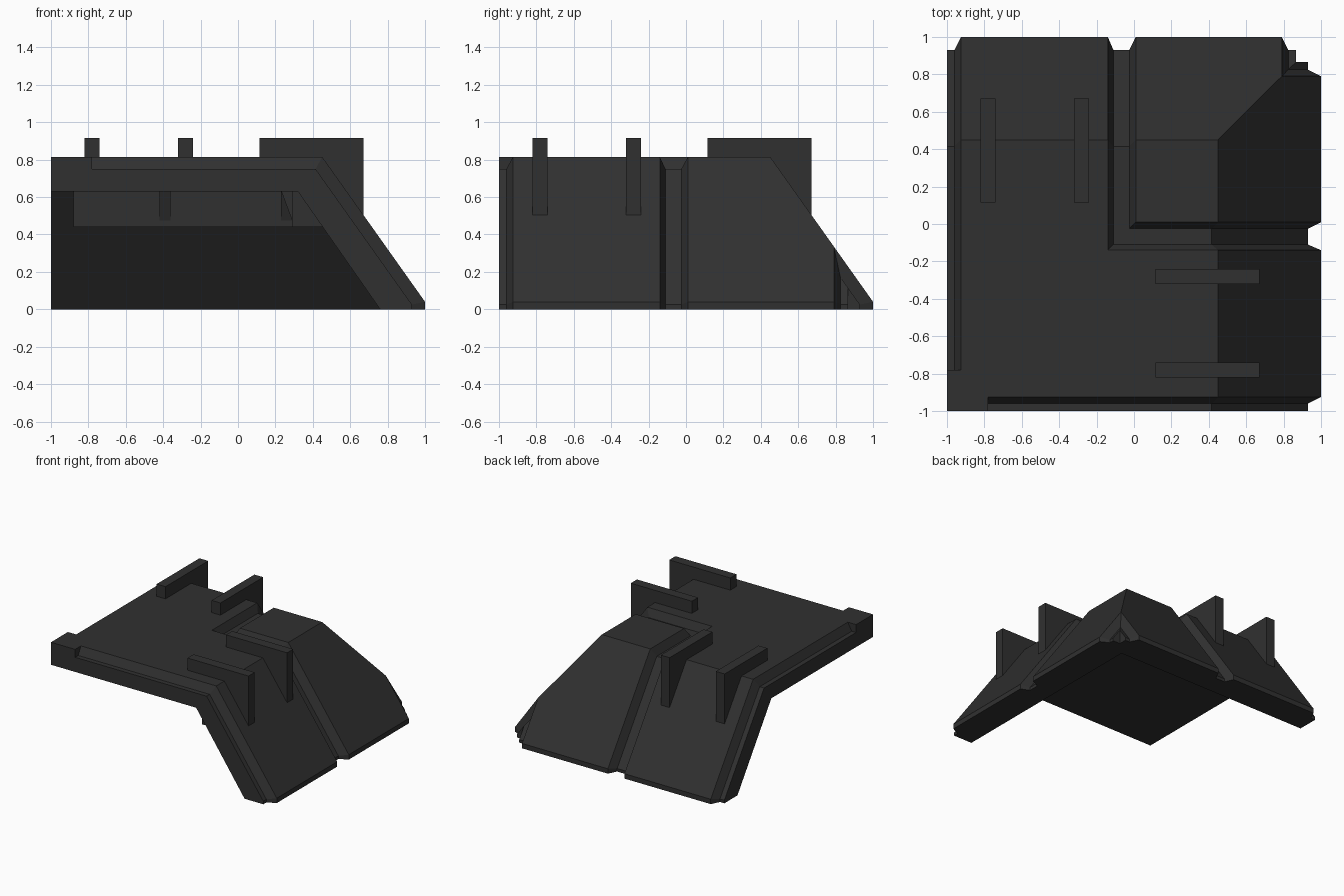
import bpy, bmesh
from mathutils import Matrix

if "Cube" in bpy.data.objects:
    bpy.data.objects.remove(bpy.data.objects["Cube"])

SWAP = Matrix(((0, 1, 0, 0), (1, 0, 0, 0), (0, 0, 1, 0), (0, 0, 0, 1)))  # mirror over x = y

mat = bpy.data.materials.new("charcoal")
mat.diffuse_color = (0.03, 0.03, 0.03, 1)
mat.use_nodes = True
mat.node_tree.nodes["Principled BSDF"].inputs["Base Color"].default_value = mat.diffuse_color


def finish(bm, name, mirrored=True):
    """Mirror over the diagonal, weld, and make an object."""
    if mirrored:
        geo = bmesh.ops.duplicate(bm, geom=bm.verts[:] + bm.edges[:] + bm.faces[:])["geom"]
        bmesh.ops.transform(bm, matrix=SWAP,
                            verts=[g for g in geo if isinstance(g, bmesh.types.BMVert)])
    bmesh.ops.remove_doubles(bm, verts=bm.verts[:], dist=1e-4)
    bmesh.ops.recalc_face_normals(bm, faces=bm.faces[:])
    me = bpy.data.meshes.new(name)
    bm.to_mesh(me)
    bm.free()
    me.materials.append(mat)
    ob = bpy.data.objects.new(name, me)
    bpy.context.collection.objects.link(ob)
    return ob


def prism(bm, profile, y0, y1):
    """Extrude an x-z profile from y0 to y1."""
    a = [bm.verts.new((x, y0, z)) for x, z in profile]
    b = [bm.verts.new((x, y1, z)) for x, z in profile]
    bm.faces.new(a)
    bm.faces.new(b[::-1])
    n = len(a)
    for i in range(n):
        bm.faces.new((a[i], b[i], b[(i + 1) % n], a[(i + 1) % n]))


def rect(x0, x1, z0, z1):
    return [(x0, z0), (x1, z0), (x1, z1), (x0, z1)]


# Roof slab: half below the diagonal, lofted through raised and sunk sections
RAISED = (0.45, 0.815, 1.0, 0.04)     # bend x, top z, edge x, edge z
SUNK = (0.415, 0.75, 0.93, 0.025)
INNER = (0.32, 0.63, 0.76, 0.0)


def height(p, x):
    t = min(1, max(0, (x - p[0]) / (p[2] - p[0])))
    return p[1] + (p[3] - p[1]) * t


def section(y, p):
    xs = [y, max(p[0], y), p[2]]
    top = [(x, height(p, x)) for x in xs]
    low = [(x, height(INNER, x)) for x in (max(INNER[2], y), max(INNER[0], y), y)]
    return top + [(p[2], 0)] + low


stations = [(-1, SUNK), (-0.96, SUNK), (-0.925, RAISED), (-0.14, RAISED), (-0.11, SUNK),
            (-0.025, SUNK), (0.01, RAISED), (0.32, RAISED), (0.45, RAISED), (0.76, RAISED),
            (0.79, RAISED), (0.825, SUNK), (0.865, SUNK)]
bm = bmesh.new()
rows = [[bm.verts.new((x, y, z)) for x, z in section(y, p)] for y, p in stations]
for r, s in zip(rows, rows[1:]):
    for i in range(len(r) - 1):
        bm.faces.new((r[i], r[i + 1], s[i + 1], s[i]))
bm.faces.new(rows[0])
bm.faces.new(rows[-1])
bmesh.ops.remove_doubles(bm, verts=bm.verts[:], dist=1e-4)
finish(bm, "roof_slab")

# Raised corner block where the edge rebates stop
bm = bmesh.new()
prism(bm, rect(-1, -0.78, 0.75, 0.815), -1, -0.925)
prism(bm, rect(-1, -0.925, 0.75, 0.815), -0.925, -0.78)
finish(bm, "corner_block", mirrored=False)

# Upright fins across the roof bend
bm = bmesh.new()
for y in (-0.78, -0.28):
    prism(bm, [(0.115, 0.79), (0.115, 0.915), (0.67, 0.915), (0.67, 0.505), (0.44, 0.79)],
          y - 0.04, y + 0.04)
finish(bm, "roof_fins")

# Beams under the bend
bm = bmesh.new()
prism(bm, [(0.29, 0.44), (0.29, 0.64), (0.33, 0.64), (0.465, 0.44)], -0.88, 0.45)
finish(bm, "under_beams")

# Small wedge brackets against the beams
bm = bmesh.new()
for y in (-0.39, 0.26):
    prism(bm, [(0.23, 0.635), (0.295, 0.635), (0.295, 0.46)], y - 0.03, y + 0.03)
finish(bm, "beam_brackets")
